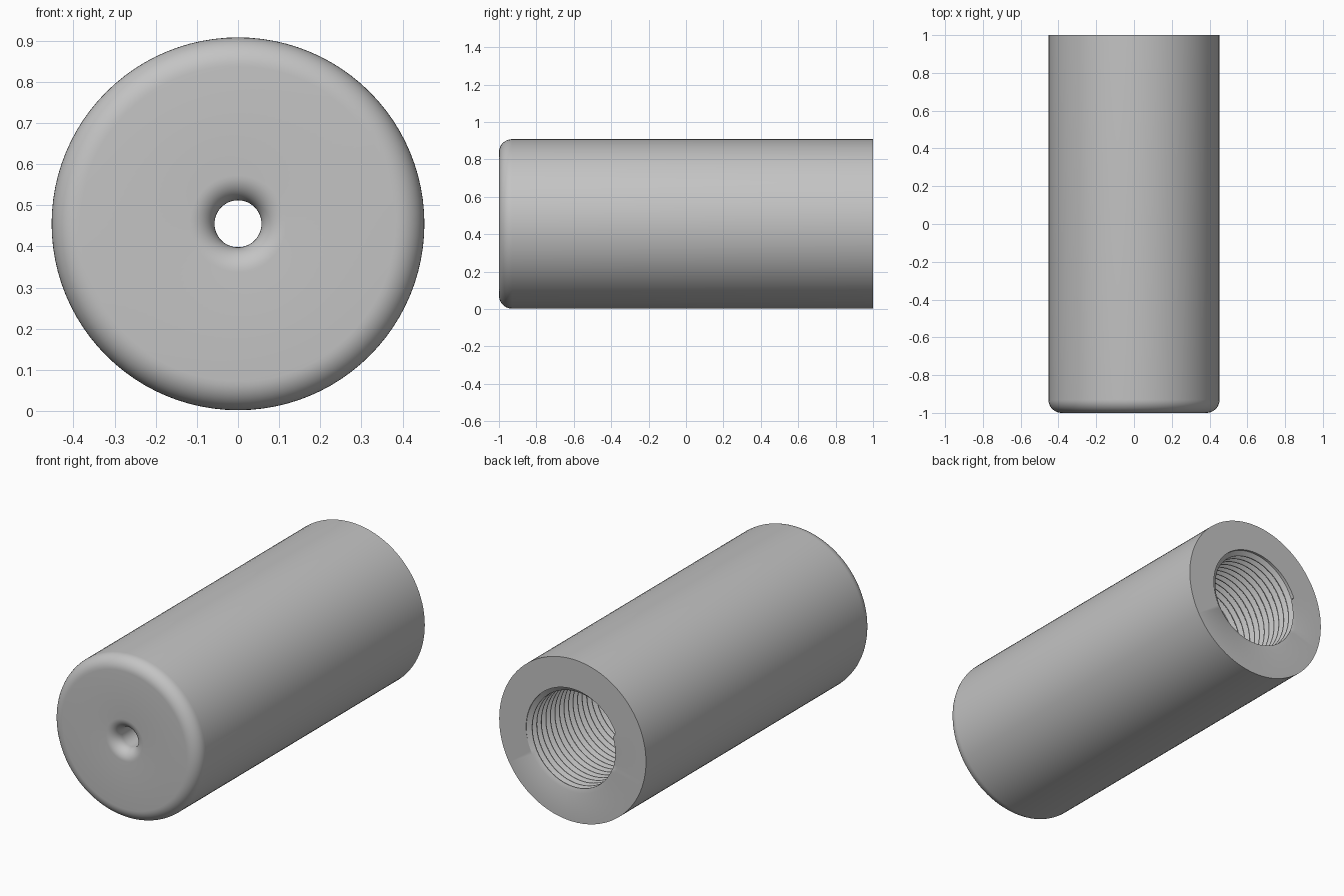
import bpy, bmesh
from math import sin, cos, pi

cube = bpy.data.objects.get("Cube")
if cube:
    bpy.data.objects.remove(cube, do_unlink=True)

SEGMENTS = 96
RADIUS, CENTRE_Z = 0.453, 0.455
HOLE, FILLET, FLARE = 0.057, 0.07, 0.06
PITCH, TURNS = 0.04, 20
MINOR, MAJOR = 0.262, 0.287
THREAD_START = 1 - PITCH * TURNS
BREAKS = (0.06, 0.44, 0.56, 0.94)    # corners of one thread tooth


def arc(cr, cy, radius, start, end, steps=10):
    """Points (radius from axis, y) along a circular arc."""
    angles = [start + (end - start) * i / steps for i in range(steps + 1)]
    return [(cr + radius * cos(a), cy + radius * sin(a)) for a in angles]


def thread_radius(y):
    """Radius of the flat-crested thread at a tooth phase."""
    tri = abs(2 * (y % 1) - 1)
    return MINOR + (MAJOR - MINOR) * min(max((tri - 0.12) / 0.76, 0), 1)


def thread_column(turn):
    """Rows of the helical thread at one angle, clipped to the bore ends."""
    column = []
    for row in range(-4, 4 * TURNS + 1):
        phase = row // 4 + BREAKS[row % 4]
        y = THREAD_START + PITCH * (phase + turn)
        y_clip = min(max(y, THREAD_START), 1)
        if y >= 1:
            r = MAJOR
        else:
            r = thread_radius((y_clip - THREAD_START) / PITCH - turn)
        column.append((r, y_clip))
    return column


# Outer wall, rounded front rim, flared front hole and narrow bore
shell = [(RADIUS, 1)]
shell += arc(RADIUS - FILLET, -1 + FILLET, FILLET, 0, -pi / 2)
shell += arc(HOLE + FLARE, -1 + FLARE, FLARE, -pi / 2, -pi)
shell += [(HOLE, THREAD_START)]

# Sweep the closed section round the axis, advancing the thread as it turns
bm = bmesh.new()
columns = []
for j in range(SEGMENTS + 1):
    a = -2 * pi * (j % SEGMENTS) / SEGMENTS
    section = thread_column(j / SEGMENTS) + shell
    columns.append([bm.verts.new((r * cos(a), y, CENTRE_Z + r * sin(a)))
                    for r, y in section])
for left, right in zip(columns, columns[1:]):
    for k in range(len(left)):
        bm.faces.new((left[k - 1], left[k], right[k], right[k - 1]))
bmesh.ops.remove_doubles(bm, verts=bm.verts[:], dist=0.0002)
bmesh.ops.recalc_face_normals(bm, faces=bm.faces[:])

mesh = bpy.data.meshes.new("threaded_sleeve")
bm.to_mesh(mesh)
bm.free()
sleeve = bpy.data.objects.new("threaded_sleeve", mesh)
bpy.context.collection.objects.link(sleeve)

# Plain grey finish
grey = bpy.data.materials.new("plain_grey")
colour = (0.55, 0.55, 0.55, 1)
grey.use_nodes = True
grey.diffuse_color = colour
grey.node_tree.nodes["Principled BSDF"].inputs["Base Color"].default_value = colour
mesh.materials.append(grey)

# Smooth curves with crisp edges
bpy.ops.object.select_all(action="DESELECT")
sleeve.select_set(True)
bpy.context.view_layer.objects.active = sleeve
bpy.ops.object.shade_smooth_by_angle(angle=pi / 6)
